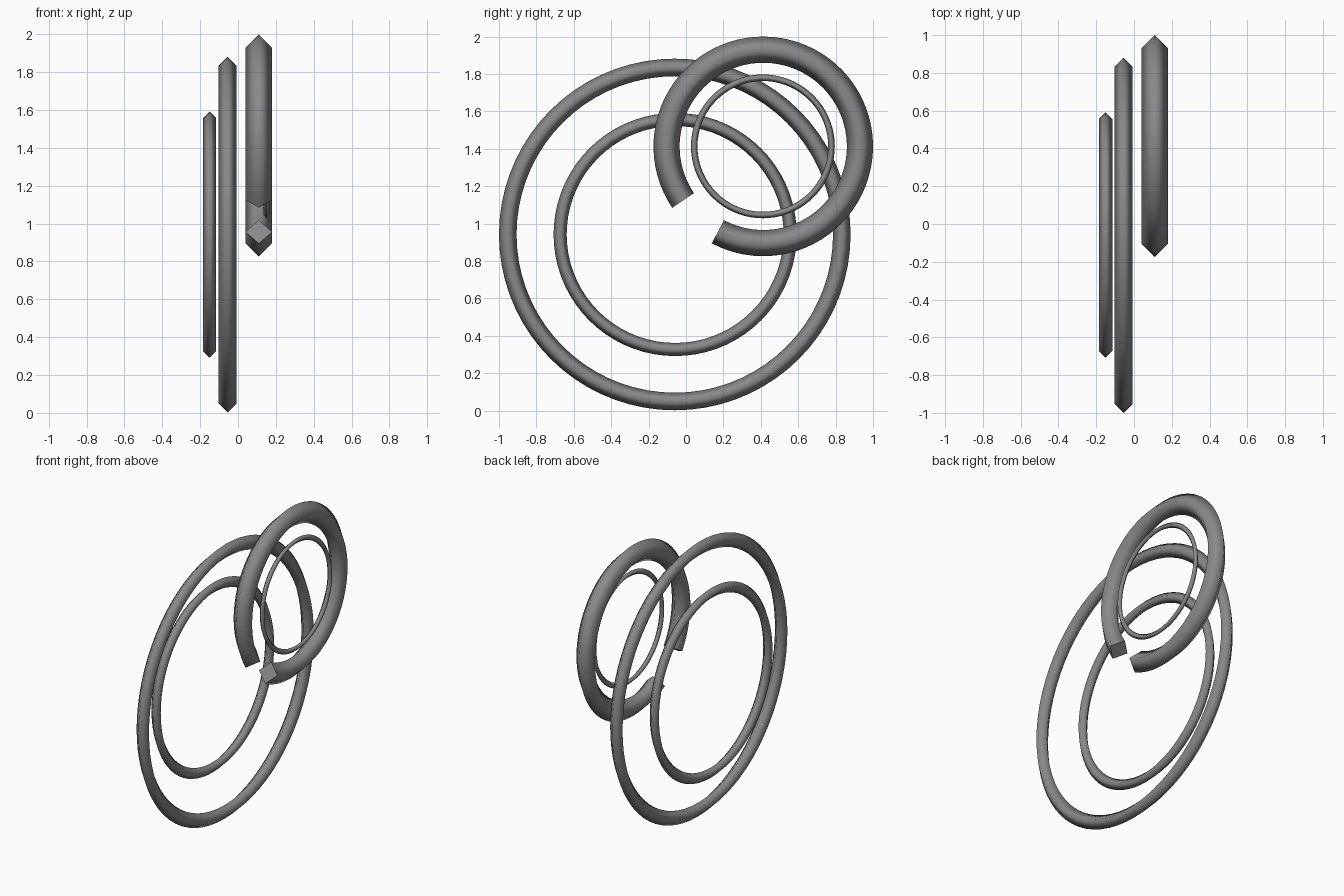
import bpy, bmesh
from math import cos, sin, radians

cube = bpy.data.objects.get("Cube")
if cube:
    bpy.data.objects.remove(cube)

# Single grey for every ring
grey = bpy.data.materials.new("mid grey")
grey.use_nodes = True
colour = (0.25, 0.25, 0.25, 1)
grey.diffuse_color = colour
grey.node_tree.nodes["Principled BSDF"].inputs["Base Color"].default_value = colour


def ring(name, centre, major, minor, start=0, end=360, steps=72):
    """Diamond-section ring standing in the YZ plane; open arcs get flat caps."""
    closed = end - start == 360
    bm = bmesh.new()
    loops = []
    for i in range(steps if closed else steps + 1):
        a = radians(start + (end - start) * i / steps)
        loop = []
        for k in range(4):
            t = radians(90 * k)
            r = major + minor * cos(t)
            loop.append(bm.verts.new((minor * sin(t), r * cos(a), r * sin(a))))
        loops.append(loop)

    # Tube walls
    pairs = list(zip(loops, loops[1:]))
    if closed:
        pairs.append((loops[-1], loops[0]))
    for p, q in pairs:
        for k in range(4):
            n = (k + 1) % 4
            bm.faces.new((p[k], p[n], q[n], q[k])).smooth = True

    # Flat end caps with crisp rims
    if not closed:
        for loop in (loops[0], loops[-1]):
            cap = bm.faces.new(loop)
            cap.smooth = False
            for e in cap.edges:
                e.smooth = False

    bmesh.ops.recalc_face_normals(bm, faces=bm.faces)
    mesh = bpy.data.meshes.new(name)
    bm.to_mesh(mesh)
    bm.free()
    mesh.materials.append(grey)
    obj = bpy.data.objects.new(name, mesh)
    obj.location = centre
    bpy.context.collection.objects.link(obj)
    return obj


# Two large concentric rings
ring("large_outer_ring", (-0.055, -0.06, 0.942), 0.893, 0.047)
ring("large_inner_ring", (-0.15, -0.058, 0.942), 0.615, 0.035)

# Thick broken ring with a thin ring inside it
ring("broken_thick_ring", (0.11, 0.413, 1.413), 0.517, 0.07, 242, 574)
ring("small_thin_ring", (0.152, 0.411, 1.413), 0.367, 0.0175)
